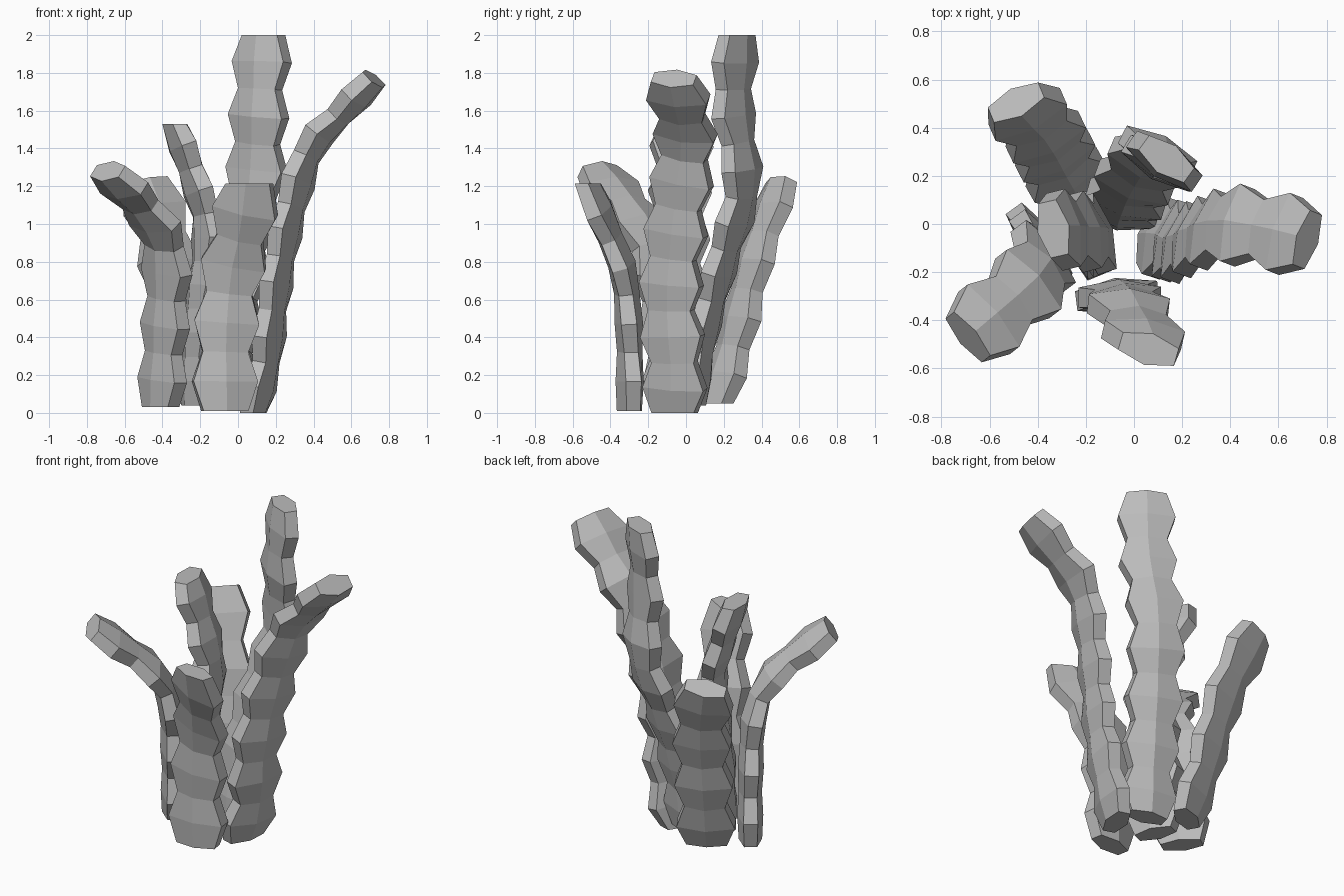
import bpy
import bmesh
from mathutils import Vector

if "Cube" in bpy.data.objects:
    bpy.data.objects.remove(bpy.data.objects["Cube"], do_unlink=True)

# One plain grey for the whole cluster
GREY = (0.5, 0.5, 0.5, 1)
grey = bpy.data.materials.new("stone grey")
grey.use_nodes = True
grey.diffuse_color = GREY
grey.node_tree.nodes["Principled BSDF"].inputs["Base Color"].default_value = GREY
UP = Vector((0, 0, 1))


def smooth_path(points, segments):
    """Curve through the points, resampled at even steps."""
    pts = [Vector(p) for p in points]
    pts = [2 * pts[0] - pts[1]] + pts + [2 * pts[-1] - pts[-2]]
    fine = []
    for a, b, c, d in zip(pts, pts[1:], pts[2:], pts[3:]):
        for i in range(20):
            t = i / 20
            fine.append(0.5 * (2 * b + (c - a) * t + (2 * a - 5 * b + 4 * c - d) * t * t
                               + (3 * b - a - 3 * c + d) * t ** 3))
    fine.append(pts[-2])
    steps = [(q - p).length for p, q in zip(fine, fine[1:])]
    gap = sum(steps) / segments
    out, walked = [fine[0]], 0
    for p, q, s in zip(fine, fine[1:], steps):
        while len(out) < segments and walked + s >= gap * len(out):
            out.append(p.lerp(q, (gap * len(out) - walked) / s))
        walked += s
    return out + [fine[-1]]


def stem(name, points, segments, across_base, across_tip, half_width=0.168, flat_top=False):
    """Flattened, twisting six-sided stem that swells on every other ring."""
    path = smooth_path(points, segments)
    half_depth = 0.075
    bm = bmesh.new()
    rings = []
    for i, centre in enumerate(path):
        if i == 0 or (flat_top and i == segments):
            along = UP
        else:
            along = (path[min(i + 1, segments)] - path[i - 1]).normalized()
        side = Vector(across_base).lerp(Vector(across_tip), i / segments).to_3d()
        side = (side - along * side.dot(along)).normalized()
        out = along.cross(side)
        swell = i % 2
        w = half_width * (1 if swell else 0.7)
        d = half_depth * (1 if swell else 0.9)
        outline = [(w, -d * .55), (w, d * .55), (0, d),
                   (-w, d * .55), (-w, -d * .55), (0, -d)]
        rings.append([bm.verts.new(centre + side * x + out * y) for x, y in outline])
    for low, high in zip(rings, rings[1:]):
        for k in range(6):
            n = (k + 1) % 6
            bm.faces.new((low[k], low[n], high[n], high[k]))
    bm.faces.new(rings[0][::-1])
    bm.faces.new(rings[-1])
    bmesh.ops.recalc_face_normals(bm, faces=bm.faces)
    mesh = bpy.data.meshes.new(name)
    bm.to_mesh(mesh)
    bm.free()
    mesh.materials.append(grey)
    bpy.context.collection.objects.link(bpy.data.objects.new(name, mesh))


# Tall stem at the back
stem("tall_back_stem",
     [(-.06, .04, .04), (-.04, .09, .4), (.01, .19, .8), (.09, .3, 1.2),
      (.11, .25, 1.6), (.135, .27, 2)], 14, (1, -.2), (.8, -.58), .165, True)

# Stem leaning far out to the left
stem("left_stem",
     [(.08, -.06, 0), (.145, -.06, .25), (.19, -.08, .6), (.26, -.05, 1),
      (.38, -.005, 1.4), (.53, -.02, 1.57), (.72, -.065, 1.77)], 14, (.3, .95), (.4, 1))

# Upright stem in the middle
stem("middle_stem",
     [(-.22, -.07, .04), (-.21, -.06, .45), (-.16, -.04, .95),
      (-.23, -.03, 1.23), (-.335, -.02, 1.53)], 12, (-.4, .92), (-.22, .97), .165, True)

# Front right stem with an outward bent tip
stem("front_right_stem",
     [(-.41, -.06, .03), (-.39, -.09, .4), (-.38, -.15, .8),
      (-.45, -.26, 1.02), (-.69, -.47, 1.28)], 10, (.58, -.81), (.62, -.78))

# Short broad stem at the front
stem("front_stem",
     [(-.07, -.3, .01), (-.065, -.3, .4), (-.03, -.33, .75),
      (.02, -.42, .97), (.06, -.52, 1.215)], 8, (.97, .18), (.96, -.28), .172, True)

# Stem leaning to the back right
stem("back_right_stem",
     [(-.26, .16, .05), (-.31, .25, .35), (-.355, .34, .72),
      (-.4, .41, .95), (-.49, .505, 1.22)], 8, (.85, .5), (.92, .38))
